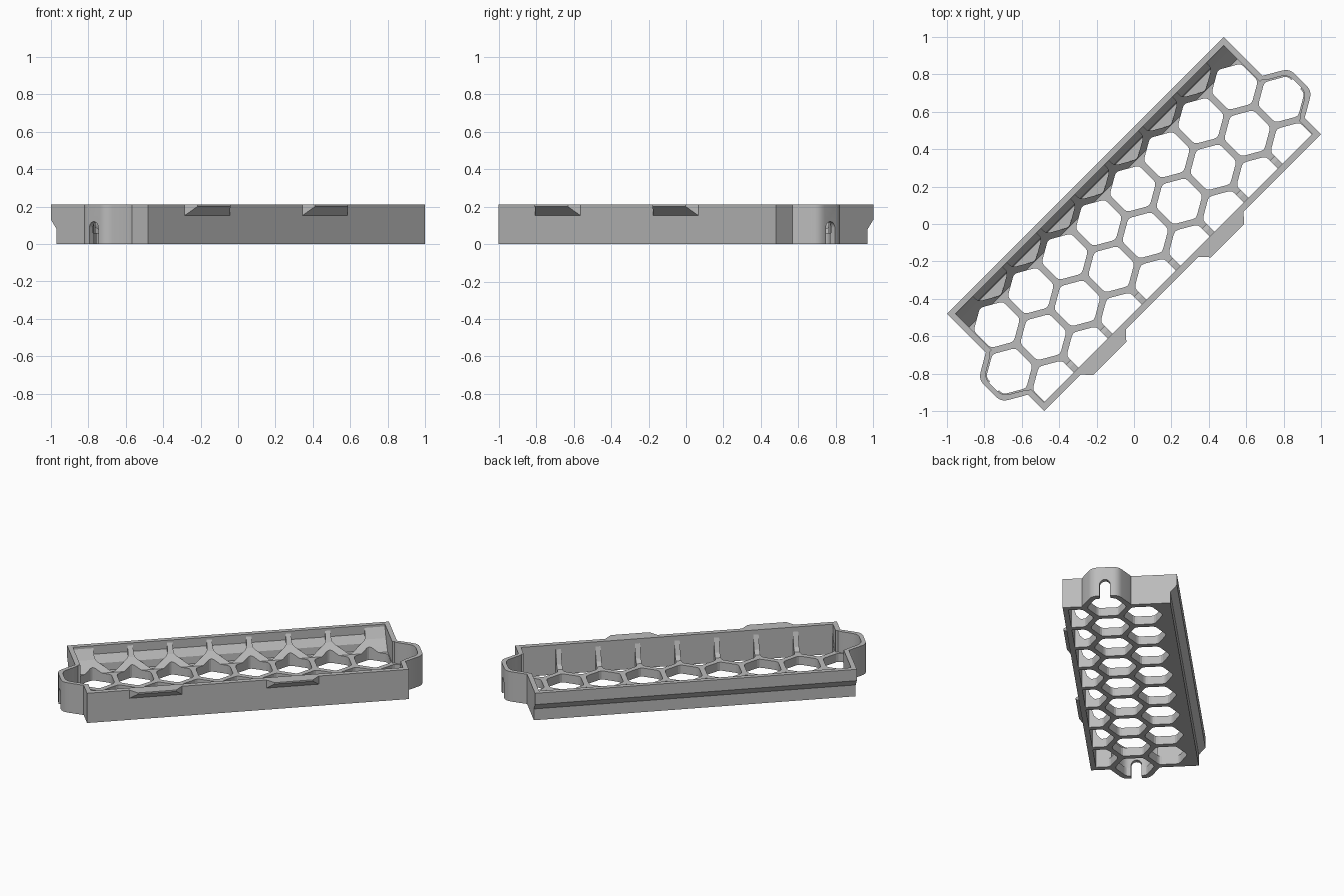
import bpy, bmesh, math
from mathutils import Matrix, Vector

cube = bpy.data.objects.get("Cube")
if cube:
    bpy.data.objects.remove(cube, do_unlink=True)

TURN = Matrix.Rotation(math.radians(45), 4, 'Z')   # the tray lies diagonally
PITCH, APOTHEM = 0.257, 0.111                      # honeycomb spacing, hole size
ROW = PITCH * math.sqrt(3) / 2
MID = -0.085                                       # line of the middle hole row
L, W, H = 1.0465, 0.3677, 0.21                     # half length, half width, height
FLOOR = 0.06
LOBE = 4 * PITCH

grey = bpy.data.materials.new("plain grey")
grey.use_nodes = True
grey.diffuse_color = (0.5, 0.5, 0.5, 1)
grey.node_tree.nodes["Principled BSDF"].inputs["Base Color"].default_value = (0.5, 0.5, 0.5, 1)


def finish(name, bm):
    bmesh.ops.recalc_face_normals(bm, faces=bm.faces)
    bm.transform(TURN)
    mesh = bpy.data.meshes.new(name)
    bm.to_mesh(mesh)
    bm.free()
    mesh.materials.append(grey)
    ob = bpy.data.objects.new(name, mesh)
    bpy.context.collection.objects.link(ob)
    return ob


def add_prism(bm, pts, lo, hi, axis='Z'):
    """Extrude an outline: (u, v) along Z, or (v, z) along the length X."""
    def at(p, h):
        return (p[0], p[1], h) if axis == 'Z' else (h, p[0], p[1])
    low = [bm.verts.new(at(p, lo)) for p in pts]
    top = [bm.verts.new(at(p, hi)) for p in pts]
    bm.faces.new(low)
    bm.faces.new(top)
    n = len(pts)
    return [bm.faces.new((low[i], low[(i + 1) % n], top[(i + 1) % n], top[i])) for i in range(n)]


def prism(name, pts, lo, hi, axis='Z'):
    bm = bmesh.new()
    add_prism(bm, pts, lo, hi, axis)
    return finish(name, bm)


def cut(ob, cutter):
    mod = ob.modifiers.new("cut", 'BOOLEAN')
    mod.operation, mod.solver, mod.object = 'DIFFERENCE', 'EXACT', cutter
    bpy.context.view_layer.objects.active = ob
    bpy.ops.object.modifier_apply(modifier=mod.name)


def polar(u, v, r, degrees):
    a = math.radians(degrees)
    return (u + r * math.cos(a), v + r * math.sin(a))


def rounded(pts, amount, steps=4):
    """Round every corner of an outline with a short curve."""
    out = []
    for i, p in enumerate(pts):
        p = Vector(p)
        a, b = Vector(pts[i - 1]) - p, Vector(pts[(i + 1) % len(pts)]) - p
        a = p + a.normalized() * min(amount, a.length * 0.45)
        b = p + b.normalized() * min(amount, b.length * 0.45)
        for k in range(steps + 1):
            t = k / steps
            out.append(a * (1 - t) ** 2 + p * 2 * t * (1 - t) + b * t * t)
    return out


def hexagon(u, v, apothem):
    r = apothem / math.cos(math.radians(30))
    return rounded([polar(u, v, r, 30 + 60 * k) for k in range(6)], 0.018, 2)


def hex_cutter(name, centres, lo):
    bm = bmesh.new()
    for u, v in centres:
        add_prism(bm, hexagon(u, v, APOTHEM), lo, 0.5)
    return finish(name, bm)


# Cutters: through holes, blind pockets along the back, screw slots
half_row = [(k + 0.5) * PITCH for k in range(-4, 4)]
holes = hex_cutter("hole_cutter",
                   [(k * PITCH, MID) for k in range(-4, 5)]
                   + [(u, MID + s * ROW) for u in half_row for s in (-1, 1)], -0.2)
pockets = hex_cutter("pocket_cutter", [(k * PITCH, MID + 2 * ROW) for k in range(-3, 4)], 0.05)
slot_pts = [(MID - 0.034, -0.1)] + [polar(MID, 0.086, 0.034, 180 - 18 * k) for k in range(11)]
slot_pts.append((MID + 0.034, -0.1))
bm = bmesh.new()
for s in (-1, 1):
    add_prism(bm, slot_pts, s * 1.09, s * 1.3, 'X')
slots = finish("slot_cutter", bm)

# Honeycomb floor with a lobe at each end
half = [(L - 0.01, -W + 0.01)]
half += [polar(LOBE, MID, 0.16, a) for a in (-85, -30, 30, 85)]
half.append((L - 0.01, 0.318))
floor = prism("honeycomb_floor", half + [(-u, v) for u, v in reversed(half)], 0, FLOOR)
for c in (holes, pockets, slots):
    cut(floor, c)

# Long walls; the back one has an undercut grip
front = prism("front_wall", [(-W, 0), (-0.333, 0), (-0.333, H), (-W, H)], -L, L, 'X')
undercut = [(0.325, 0), (0.325, 0.08), (W, 0.13), (W, H)]
prism("back_wall", undercut + [(0.335, H), (0.335, 0.15), (0.3, 0.1), (0.293, 0)], -L, L, 'X')

# Sloped webs joining the floor to the long walls
web = prism("back_web", [(0.31, 0.05), (0.225, 0.05), (0.255, 0.085), (0.295, 0.13),
                         (0.336, 0.195), (0.345, 0.15)], -L + 0.02, L - 0.02, 'X')
cut(web, holes)
cut(web, pockets)
web = prism("front_web", [(-0.34, 0.05), (-0.265, 0.05), (-0.3, 0.085), (-0.334, 0.18),
                          (-0.34, 0.18)], -L + 0.02, L - 0.02, 'X')
cut(web, holes)

# Short walls and lobes at both ends
R_OUT, R_IN = 0.17, 0.138
for s, side in ((-1, "right"), (1, "left")):
    inner, outer = s * (L - 0.032), s * L
    prism(side + "_end_wall_back", [(0.062, 0)] + undercut + [(0.062, H)], inner, outer, 'X')
    prism(side + "_end_wall_front", [(-W, 0), (-0.232, 0), (-0.232, H), (-W, H)], inner, outer, 'X')
    path = []
    for r, angles in ((R_OUT, (-90, -30, 30, 90)), (R_IN, (90, 30, -30, -90))):
        path += [polar(LOBE, MID, r, a) for a in angles]
    bm = bmesh.new()
    for f in add_prism(bm, [(s * p[0], p[1]) for p in rounded(path, 0.04)], 0, H):
        f.smooth = True
    lobe = finish(side + "_end_lobe", bm)
    cut(lobe, slots)
    bpy.ops.object.select_all(action='DESELECT')
    lobe.select_set(True)
    bpy.context.view_layer.objects.active = lobe
    bpy.ops.object.shade_smooth_by_angle(angle=math.radians(35))

# Two tapered tabs on the front wall
for c, side in ((-0.6, "right"), (0.29, "left")):
    bm = bmesh.new()
    for s in (-1, 1):
        for p in ((0.178, -0.36, H), (0.178, -0.36, 0.145), (0.125, -0.417, H), (0.125, -0.417, 0.2)):
            bm.verts.new((c + s * p[0], p[1], p[2]))
    bmesh.ops.convex_hull(bm, input=bm.verts[:])
    bmesh.ops.dissolve_limit(bm, angle_limit=0.02, verts=bm.verts[:], edges=bm.edges[:])
    finish(side + "_tab", bm)

for c in (holes, pockets, slots):
    bpy.data.objects.remove(c, do_unlink=True)
